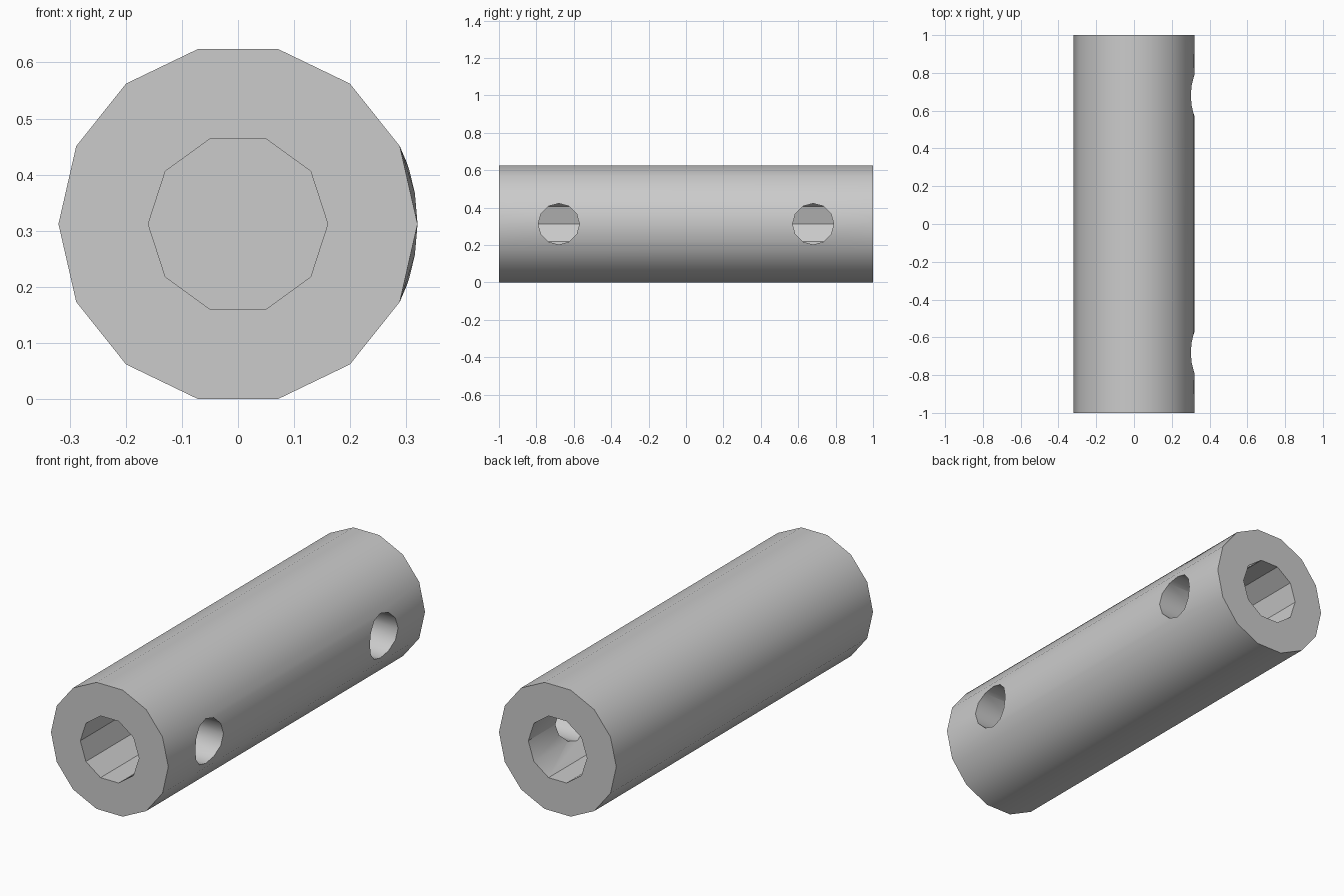
import bpy
import bmesh
from math import cos, sin, tau, pi, hypot

OUTER_R, BORE_R, HOLE_R = 0.32, 0.16, 0.11
AXIS_Z = OUTER_R * cos(pi / 14)
HOLE_Y = 0.68
BORE_DEPTH = 0.8

if "Cube" in bpy.data.objects:
    bpy.data.objects.remove(bpy.data.objects["Cube"], do_unlink=True)

steel = bpy.data.materials.new("plain grey")
steel.use_nodes = True
grey = (0.6, 0.6, 0.6, 1)
steel.diffuse_color = grey
steel.node_tree.nodes["Principled BSDF"].inputs["Base Color"].default_value = grey


def prism(name, sides, radius, start, end, axis="y", y=0):
    """Regular prism running along y, or along x at the given y."""
    bm = bmesh.new()
    rings = []
    for t in (start, end):
        ring = []
        for i in range(sides):
            u, v = radius * cos(tau * i / sides), radius * sin(tau * i / sides)
            co = (u, t, v + AXIS_Z) if axis == "y" else (t, y + u, v + AXIS_Z)
            ring.append(bm.verts.new(co))
        bm.faces.new(ring)
        rings.append(ring)
    a, b = rings
    for i in range(sides):
        j = (i + 1) % sides
        bm.faces.new((a[i], a[j], b[j], b[i]))
    bmesh.ops.recalc_face_normals(bm, faces=bm.faces)
    mesh = bpy.data.meshes.new(name)
    bm.to_mesh(mesh)
    bm.free()
    mesh.materials.append(steel)
    obj = bpy.data.objects.new(name, mesh)
    bpy.context.collection.objects.link(obj)
    return obj


# Round bar
body = prism("coupling_body", 14, OUTER_R, -1, 1)

# Blind bore in each end, then a side hole into each bore
cutters = []
for s in (-1, 1):
    cutters.append(prism("bore_cutter", 10, BORE_R, s * 1.1, s * (1 - BORE_DEPTH)))
for s in (-1, 1):
    cutters.append(prism("hole_cutter", 12, HOLE_R, 0.02, 0.5, "x", s * HOLE_Y))
for cutter in cutters:
    cutter.hide_render = True
    mod = body.modifiers.new("cut", "BOOLEAN")
    mod.operation = "DIFFERENCE"
    mod.solver = "EXACT"
    mod.object = cutter

depsgraph = bpy.context.evaluated_depsgraph_get()
mesh = bpy.data.meshes.new_from_object(body.evaluated_get(depsgraph))
body.modifiers.clear()
body.data = mesh
for cutter in cutters:
    bpy.data.objects.remove(cutter, do_unlink=True)

# Push the rims of the side holes out to the true round surfaces
bm = bmesh.new()
bm.from_mesh(mesh)
bmesh.ops.triangulate(bm, faces=[f for f in bm.faces if len(f.verts) > 4])
for v in bm.verts:
    x, y, z = v.co.x, v.co.y, v.co.z - AXIS_Z
    if x > 0 and hypot(abs(y) - HOLE_Y, z) < HOLE_R + 0.005:
        r = OUTER_R if hypot(x, z) > 0.24 else BORE_R
        v.co.x = (r * r - z * z) ** 0.5
bm.to_mesh(mesh)
bm.free()

mesh.materials.clear()
mesh.materials.append(steel)
for p in mesh.polygons:
    p.material_index = 0

bpy.ops.object.select_all(action="DESELECT")
body.select_set(True)
bpy.context.view_layer.objects.active = body
bpy.ops.object.shade_smooth_by_angle(angle=0.56)
